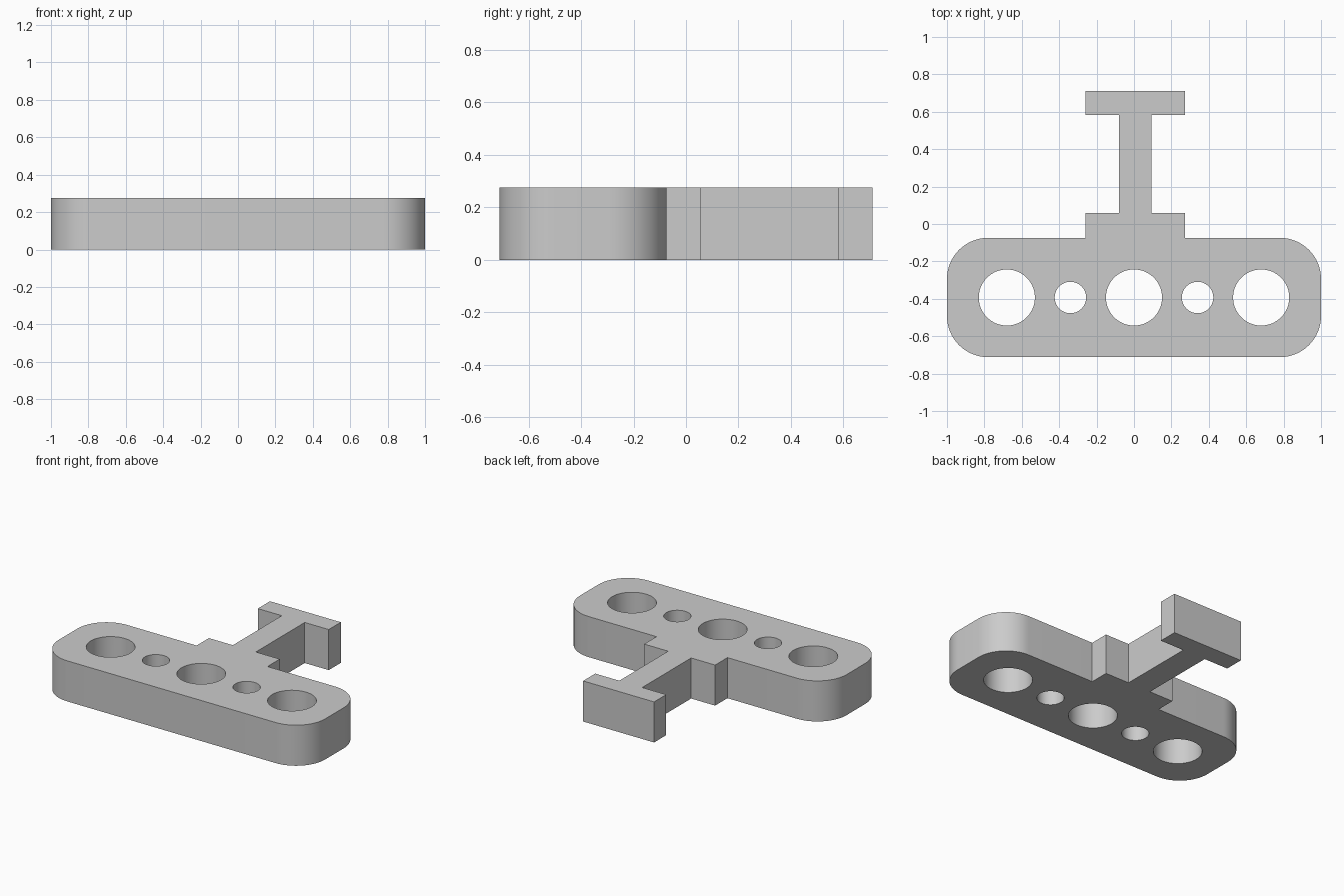
import bpy
import bmesh
from mathutils import Matrix, Vector

HEIGHT = 0.275

cube = bpy.data.objects.get("Cube")
if cube:
    bpy.data.objects.remove(cube, do_unlink=True)

grey = bpy.data.materials.new("plain_grey")
grey.use_nodes = True
grey.diffuse_color = (0.6, 0.6, 0.6, 1)
grey.node_tree.nodes["Principled BSDF"].inputs["Base Color"].default_value = (0.6, 0.6, 0.6, 1)


def add_object(name, bm):
    bmesh.ops.recalc_face_normals(bm, faces=bm.faces)
    mesh = bpy.data.meshes.new(name)
    bm.to_mesh(mesh)
    bm.free()
    mesh.materials.append(grey)
    obj = bpy.data.objects.new(name, mesh)
    bpy.context.collection.objects.link(obj)
    return obj


def extrude_outline(name, points, corner_radius=0):
    """Raise a flat outline to the plate height, optionally rounding its corners."""
    bm = bmesh.new()
    face = bm.faces.new([bm.verts.new((x, y, 0)) for x, y in points])
    raised = bmesh.ops.extrude_face_region(bm, geom=[face], use_keep_orig=True)["geom"]
    bmesh.ops.translate(bm, vec=(0, 0, HEIGHT),
                        verts=[v for v in raised if isinstance(v, bmesh.types.BMVert)])
    if corner_radius:
        upright = [e for e in bm.edges if abs(e.verts[0].co.z - e.verts[1].co.z) > 0.1]
        bmesh.ops.bevel(bm, geom=upright, offset=corner_radius, segments=16,
                        profile=0.5, affect="EDGES")
    return add_object(name, bm)


# Rounded bar
FRONT, BACK = -0.712, -0.074
bar = extrude_outline("rounded_bar",
                      [(-1, FRONT), (1, FRONT), (1, BACK), (-1, BACK)], 0.22)

# Five round through holes
bm = bmesh.new()
for x, radius in ((-0.68, 0.15), (-0.34, 0.084), (0, 0.15), (0.34, 0.084), (0.68, 0.15)):
    bmesh.ops.create_cone(bm, cap_ends=True, segments=64, radius1=radius, radius2=radius,
                          depth=1, matrix=Matrix.Translation(Vector((x, -0.393, HEIGHT / 2))))
cutter = add_object("hole_cutter", bm)
cutter.hide_render = True

holes = bar.modifiers.new("holes", "BOOLEAN")
holes.operation = "DIFFERENCE"
holes.solver = "EXACT"
holes.object = cutter
bpy.ops.object.select_all(action="DESELECT")
bpy.context.view_layer.objects.active = bar
bar.select_set(True)
bpy.ops.object.modifier_apply(modifier=holes.name)
bpy.data.objects.remove(cutter, do_unlink=True)
bpy.ops.object.shade_smooth_by_angle()

# Flanged handle: foot, stem and crosspiece in one outline
CENTRE, WIDE, NARROW = 0.007, 0.266, 0.086
half = [(WIDE, BACK), (WIDE, 0.058), (NARROW, 0.058),
        (NARROW, 0.582), (WIDE, 0.582), (WIDE, 0.712)]
outline = ([(CENTRE + x, y) for x, y in half]
           + [(CENTRE - x, y) for x, y in reversed(half)])
extrude_outline("flanged_handle", outline)
